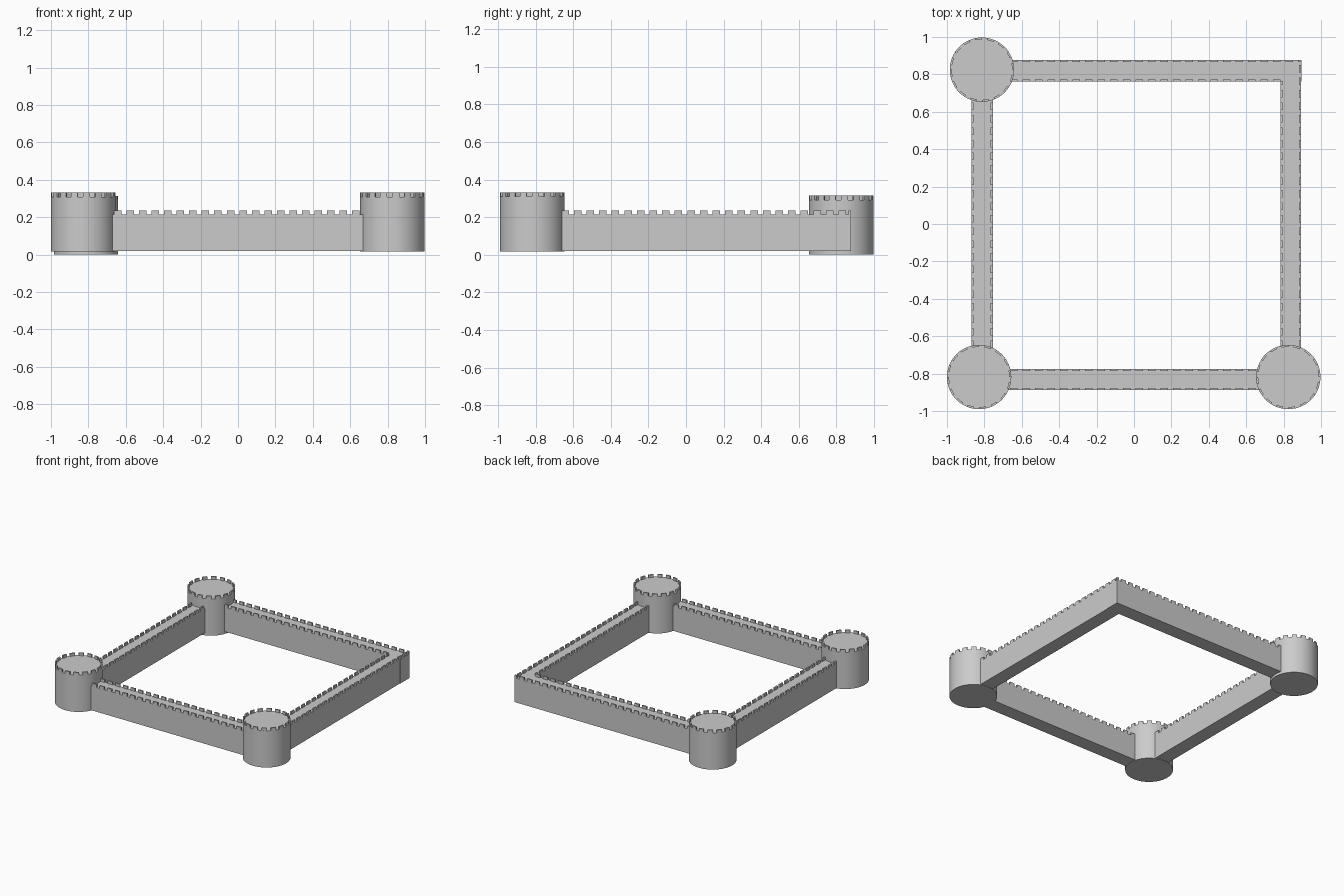
import bpy, bmesh
from math import pi, cos, sin, radians
from mathutils import Vector

if "Cube" in bpy.data.objects:
    bpy.data.objects.remove(bpy.data.objects["Cube"])

WALL_Z0, WALL_TOP, MERLON_H = 0.02, 0.213, 0.022
RIM = 0.011          # merlon thickness
PITCH, GAP = 0.067, 0.027


def finish(bm, name, smooth=False):
    bmesh.ops.recalc_face_normals(bm, faces=bm.faces)
    me = bpy.data.meshes.new(name)
    bm.to_mesh(me)
    bm.free()
    ob = bpy.data.objects.new(name, me)
    bpy.context.collection.objects.link(ob)
    if smooth:
        bpy.ops.object.select_all(action='DESELECT')
        ob.select_set(True)
        bpy.context.view_layer.objects.active = ob
        bpy.ops.object.shade_smooth_by_angle(angle=radians(30))
    return ob


def add_box(bm, lo, hi):
    vs = bmesh.ops.create_cube(bm, size=1)['verts']
    for v in vs:
        v.co = Vector([(a + b) / 2 + c * (b - a) for a, b, c in zip(lo, hi, v.co)])


def wall(name, x0, x1, y0, y1, inner_high, inner_end=None):
    """Straight wall with merlons on both long edges.
    inner_end stops the courtyard row where two walls meet."""
    bm = bmesh.new()
    add_box(bm, (x0, y0, WALL_Z0), (x1, y1, WALL_TOP))
    along_x = x1 - x0 > y1 - y0
    a0, a1, b0, b1 = (x0, x1, y0, y1) if along_x else (y0, y1, x0, x1)
    for high in (False, True):
        stop = inner_end if inner_end is not None and high == inner_high else a1
        c0, c1 = (b1 - RIM, b1) if high else (b0, b0 + RIM)
        a = a0
        while a < stop - 0.01:
            e = min(a + PITCH - GAP, stop)
            zs = (WALL_TOP - 0.002, WALL_TOP + MERLON_H)
            if along_x:
                add_box(bm, (a, c0, zs[0]), (e, c1, zs[1]))
            else:
                add_box(bm, (c0, a, zs[0]), (c1, e, zs[1]))
            a += PITCH
    return finish(bm, name)


def tower(name, x, y, z0, r=0.172, deck=0.292, n=16, sides=64):
    """Round tower with a ring of curved merlons."""
    bm = bmesh.new()
    bmesh.ops.create_cone(bm, cap_ends=True, segments=sides, radius1=r, radius2=r, depth=deck)
    bmesh.ops.translate(bm, verts=bm.verts, vec=(0, 0, deck / 2))
    for i in range(n):
        rings = []
        for k in range(3):
            t = 2 * pi * (i + 0.28 * k) / n
            rings.append([bm.verts.new((q * cos(t), q * sin(t), z)) for q, z in (
                (r, deck), (r, deck + MERLON_H), (r - RIM, deck + MERLON_H), (r - RIM, deck))])
        for p, q in zip(rings, rings[1:]):
            for j in range(4):
                bm.faces.new((p[j], p[j - 1], q[j - 1], q[j]))
        bm.faces.new(rings[0])
        bm.faces.new(rings[-1])
    ob = finish(bm, name, True)
    ob.location = (x, y, z0)
    return ob


# corner towers (the back right corner has none)
tower("tower_front_left", -0.828, -0.818, 0.017)
tower("tower_front_right", 0.825, -0.818, 0.017)
tower("tower_back_left", -0.813, 0.825, 0.0)

# curtain walls
wall("wall_front", -0.73, 0.73, -0.888, -0.775, True)
wall("wall_left", -0.869, -0.755, -0.73, 0.73, True)
wall("wall_back", -0.73, 0.895, 0.762, 0.876, False, 0.785)
wall("wall_right", 0.782, 0.892, -0.73, 0.872, False, 0.765)
